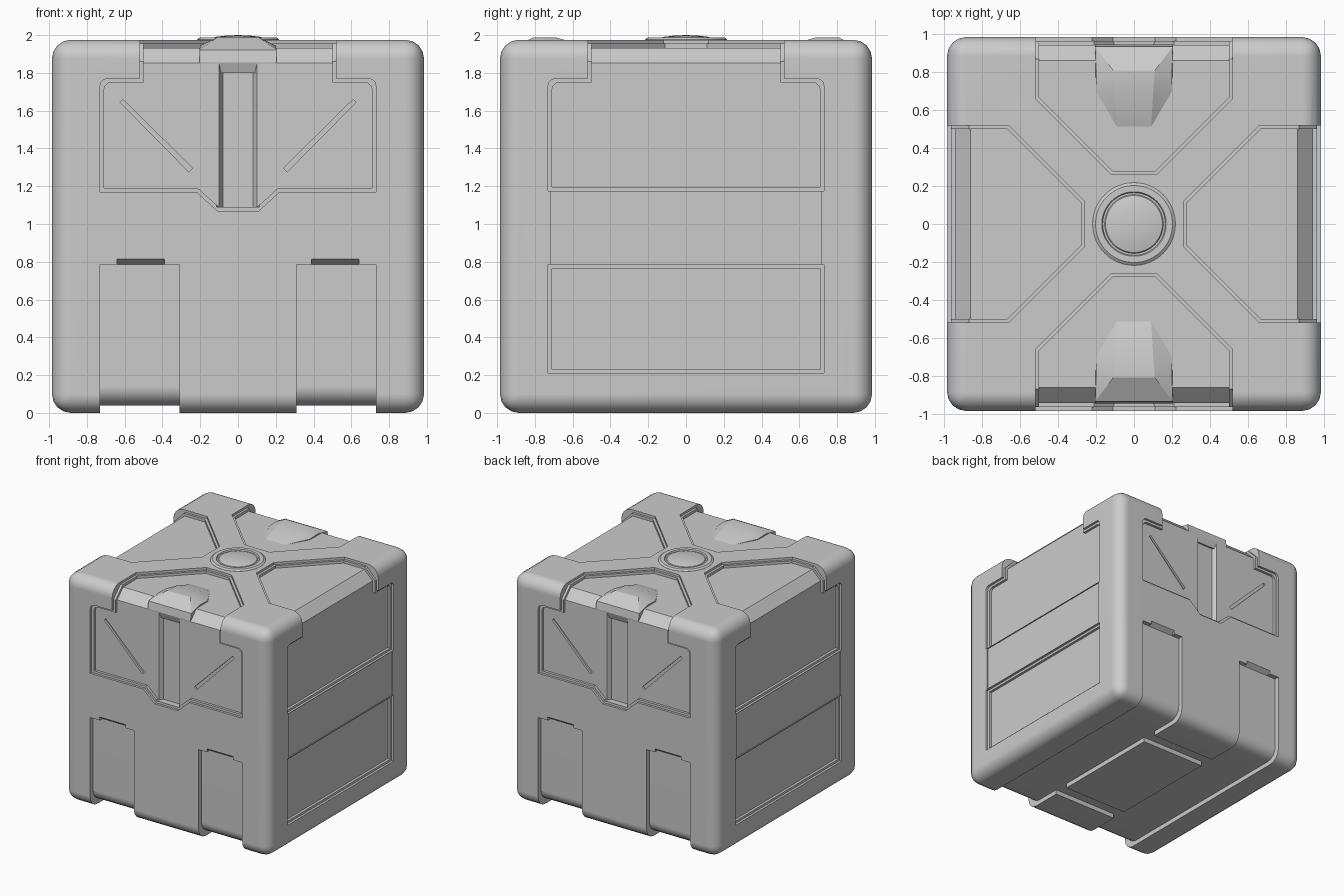
import bpy, bmesh
from math import sin, cos, pi, radians
from mathutils import Matrix, Vector

if "Cube" in bpy.data.objects:
    bpy.data.objects.remove(bpy.data.objects["Cube"])

# Local face frame: a = across, u = outward distance, z = up; "turn" picks the side.
MAP = {
    "az": lambda p, q, e: (p, -e, q),   # face outline, extruded outward
    "au": lambda p, q, e: (p, -q, e),   # plan outline, extruded upward
    "uz": lambda p, q, e: (e, -p, q),   # side profile, extruded across
}


def add_object(name, bm):
    bmesh.ops.recalc_face_normals(bm, faces=bm.faces[:])
    mesh = bpy.data.meshes.new(name)
    bm.to_mesh(mesh)
    bm.free()
    ob = bpy.data.objects.new(name, mesh)
    bpy.context.collection.objects.link(ob)
    return ob


def activate(ob):
    bpy.ops.object.select_all(action='DESELECT')
    ob.select_set(True)
    bpy.context.view_layer.objects.active = ob


def prism(plane, pts, lo, hi, turn=0):
    bm = bmesh.new()
    rot = Matrix.Rotation(turn * pi / 2, 3, 'Z')
    f = MAP[plane]
    a = [bm.verts.new(rot @ Vector(f(p, q, lo))) for p, q in pts]
    b = [bm.verts.new(rot @ Vector(f(p, q, hi))) for p, q in pts]
    bm.faces.new(a)
    bm.faces.new(b[::-1])
    n = len(pts)
    for i in range(n):
        j = (i + 1) % n
        bm.faces.new((a[i], b[i], b[j], a[j]))
    return add_object("cutter", bm)


def cut(plane, pts, lo, hi, turn=0):
    cutter = prism(plane, pts, lo, hi, turn)
    cutter.hide_render = True
    activate(body)
    mod = body.modifiers.new("cut", 'BOOLEAN')
    mod.operation = 'DIFFERENCE'
    mod.solver = 'EXACT'
    mod.object = cutter
    bpy.ops.object.modifier_apply(modifier=mod.name)
    bpy.data.objects.remove(cutter, do_unlink=True)


def mirrored(half):
    return half + [(-p, q) for p, q in reversed(half)]


def rect(x0, x1, z0, z1):
    return [(x0, z0), (x1, z0), (x1, z1), (x0, z1)]


def upper(i):
    # shoulders of the upper recess: rounded corner, then neck up to the lid
    arc = [(0.69 - i + 0.04 * cos(t * pi / 6), 1.73 - i + 0.04 * sin(t * pi / 6)) for t in range(4)]
    return arc + [(0.52 - i, 1.77 - i), (0.52 - i, 2.2)]


# Body: rounded cube
bm = bmesh.new()
bmesh.ops.create_cube(bm, size=1, matrix=Matrix.Translation((0, 0, 0.9875)) @ Matrix.Diagonal((1.97, 1.97, 1.975, 1)))
bmesh.ops.bevel(bm, geom=bm.edges[:], offset=0.1, segments=4, profile=0.5, affect='EDGES')
body = add_object("crate_body", bm)

# Stepped recesses on all four sides and the lid
for i, depth in ((0.0, 0.02), (0.02, 0.042)):
    floor, lid, slope = 0.985 - depth, 1.975 - depth, 2.85 - depth * 1.3
    k = 0.414 * i
    for turn in range(4):
        cut("au", mirrored([(0.12 - k, 0.26 + i), (0.52 - i, 0.66 + k), (0.52 - i, 1.2)]), lid, 2.2, turn)
        cut("uz", [(slope - 2.2, 2.2), (1.3, slope - 1.3), (1.3, 2.2)], -0.52 + i, 0.52 - i, turn)
        if turn % 2 == 0:
            low = [(0.11 - k, 1.07 + i), (0.22 - k, 1.17 + i), (0.73 - i, 1.17 + i)]
        else:
            low = [(0.73 - i, 1.175 + i)]
            cut("az", rect(-0.73 + i, 0.73 - i, 0.21 + i, 0.785 - i), floor, 1.2, turn)
        cut("az", mirrored(low + upper(i)), floor, 1.2, turn)

# Shallow middle band on the left and right sides
for turn in (1, 3):
    cut("az", rect(-0.715, 0.715, 0.788, 1.172), 0.977, 1.2, turn)

# Strap channels wrapping front, bottom and back
arc = [(0.845 + 0.1 * cos(t * pi / 8), 0.14 - 0.1 * sin(t * pi / 8)) for t in range(5)]
channel = mirrored([(1.2, -0.2), (1.2, 0.785), (0.945, 0.785)] + arc)
for x0, x1 in ((0.31, 0.73), (-0.73, -0.31)):
    cut("uz", channel, x0, x1)

# Cross grooves under the crate
for y0, y1 in ((0.5, 0.63), (-0.63, -0.5)):
    cut("uz", rect(y0, y1, -0.2, 0.04), -0.73, 0.73)

# Front and back: finger notches, central groove, diagonal slots
for turn in (0, 2):
    cut("au", [(-0.08, 0.91), (0.08, 0.91), (0.135, 1.0), (-0.135, 1.0)], 1.09, 1.87, turn)
    for s in (-1, 1):
        x0, x1 = sorted((s * 0.39, s * 0.64))
        cut("uz", [(0.945, 0.77), (0.945, 0.785), (0.99, 0.818), (1.1, 0.818), (1.1, 0.77)], x0, x1, turn)
        cut("az", [(s * 0.625, 1.645), (s * 0.61, 1.66), (s * 0.24, 1.295), (s * 0.26, 1.275)], 0.925, 1.1, turn)

# Latch heads, front and back
half = [(0.10, 0.925, 1.80), (0.205, 0.945, 1.855), (0.205, 0.935, 1.92), (0.20, 0.81, 1.945),
        (0.11, 0.81, 1.988), (0.20, 0.70, 1.94), (0.10, 0.68, 1.986), (0.09, 0.51, 1.932),
        (0.20, 0.70, 1.90), (0.10, 0.80, 1.80)]
latches = []
for name, d in (("front_latch", -1), ("back_latch", 1)):
    bm = bmesh.new()
    for x, y, z in half:
        for s in (-1, 1):
            bm.verts.new((s * x, d * y, z))
    bmesh.ops.convex_hull(bm, input=bm.verts[:])
    bmesh.ops.dissolve_limit(bm, angle_limit=radians(2), verts=bm.verts[:], edges=bm.edges[:])
    latches.append(add_object(name, bm))

# Lid boss: ring and dome, turned around z
profile = [(0.22, 1.96), (0.218, 1.976), (0.203, 1.987), (0.17, 1.987), (0.165, 1.977), (0.155, 1.977),
           (0.15, 1.983), (0.11, 1.992), (0.06, 1.998), (0.0, 2.0)]
bm = bmesh.new()
vs = [bm.verts.new((r, 0, z)) for r, z in profile]
es = [bm.edges.new(e) for e in zip(vs, vs[1:])]
bmesh.ops.spin(bm, geom=vs + es, cent=(0, 0, 0), axis=(0, 0, 1), angle=2 * pi, steps=48)
bmesh.ops.remove_doubles(bm, verts=bm.verts[:], dist=0.0005)
boss = add_object("lid_boss", bm)

# Shading
for ob in [body, boss] + latches:
    activate(ob)
    bpy.ops.object.shade_smooth_by_angle(angle=radians(20 if ob in latches else 28))
body.modifiers.new("weighted_normals", 'WEIGHTED_NORMAL').keep_sharp = True
